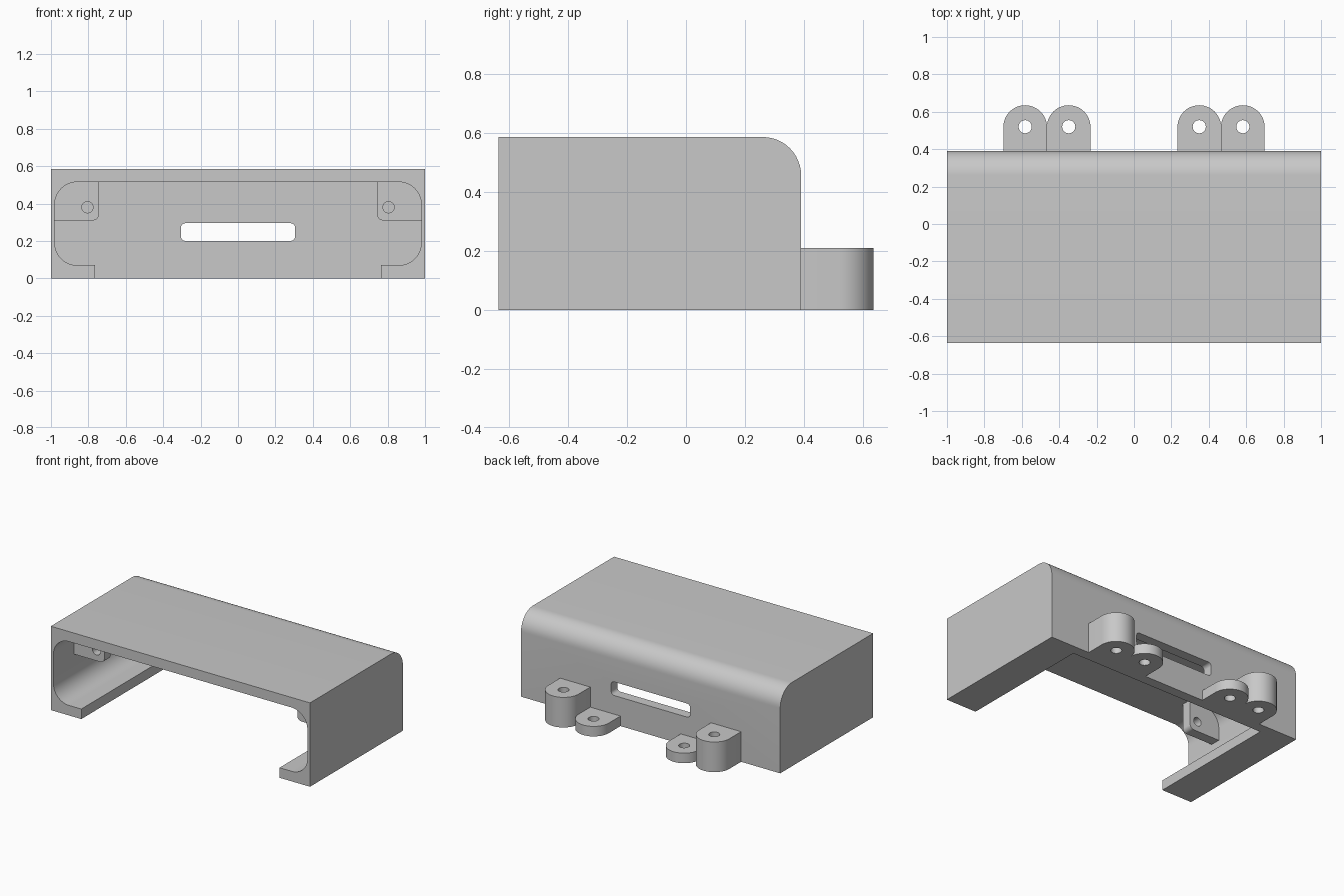
import bpy
import bmesh
import math

old = bpy.data.objects.get("Cube")
if old:
    bpy.data.objects.remove(old, do_unlink=True)

grey = bpy.data.materials.new("light grey plastic")
grey.use_nodes = True
COLOUR = (0.58, 0.58, 0.58, 1)
grey.diffuse_color = COLOUR
grey.node_tree.nodes["Principled BSDF"].inputs["Base Color"].default_value = COLOUR

STEPS = 12  # segments per quarter round


def rounded(u0, v0, u1, v1, bl=0, br=0, tr=0, tl=0):
    """Counter-clockwise rectangle outline with a radius for each corner."""
    corners = [(u0 + bl, v0 + bl, bl, 180), (u1 - br, v0 + br, br, 270),
               (u1 - tr, v1 - tr, tr, 0), (u0 + tl, v1 - tl, tl, 90)]
    pts = []
    for cu, cv, r, start in corners:
        for i in range(STEPS + 1 if r else 1):
            a = math.radians(start + 90 * i / STEPS)
            pts.append((cu + r * math.cos(a), cv + r * math.sin(a)))
    return pts


def circle(u, v, r):
    return rounded(u - r, v - r, u + r, v + r, r, r, r, r)


def prism(name, outline, axis, lo, hi):
    """Extrude an outline along an axis from lo to hi."""
    place = {"x": lambda u, v, d: (d, u, v),
             "y": lambda u, v, d: (u, d, v),
             "z": lambda u, v, d: (u, v, d)}[axis]
    bm = bmesh.new()
    face = bm.faces.new([bm.verts.new(place(u, v, lo)) for u, v in outline])
    new = bmesh.ops.extrude_face_region(bm, geom=[face])["geom"]
    shift = place(0, 0, hi - lo)
    bmesh.ops.translate(bm, vec=shift,
                        verts=[g for g in new if isinstance(g, bmesh.types.BMVert)])
    bmesh.ops.remove_doubles(bm, verts=bm.verts, dist=1e-5)
    bmesh.ops.recalc_face_normals(bm, faces=bm.faces)
    mesh = bpy.data.meshes.new(name)
    bm.to_mesh(mesh)
    bm.free()
    mesh.materials.append(grey)
    obj = bpy.data.objects.new(name, mesh)
    bpy.context.collection.objects.link(obj)
    return obj


def cut(obj, *cutters):
    """Subtract the cutters, then smooth the rounded surfaces."""
    bpy.ops.object.select_all(action="DESELECT")
    obj.select_set(True)
    bpy.context.view_layer.objects.active = obj
    for cutter in cutters:
        mod = obj.modifiers.new("cut", "BOOLEAN")
        mod.operation = "DIFFERENCE"
        mod.solver = "EXACT"
        mod.object = cutter
        bpy.ops.object.modifier_apply(modifier=mod.name)
        bpy.data.objects.remove(cutter, do_unlink=True)
    bpy.ops.object.shade_smooth_by_angle(angle=math.radians(30))


# Shell: rounded back top edge, open at the front and underneath
FRONT, BACK, INNER_BACK = -0.635, 0.39, 0.32
shell = prism("cover_shell", rounded(FRONT, 0, BACK, 0.585, tr=0.13), "x", -1, 1)

cavity = rounded(-0.98, 0.07, 0.98, 0.515, 0.12, 0.12, 0.12, 0.12)
cavity[STEPS + 1:STEPS + 1] = [(-0.765, 0.07), (-0.765, -0.1),
                               (0.765, -0.1), (0.765, 0.07)]
slot = rounded(-0.305, 0.2, 0.305, 0.295, 0.025, 0.025, 0.025, 0.025)
cut(shell,
    prism("cavity_cutter", cavity, "y", FRONT - 0.2, INNER_BACK),
    prism("slot_cutter", slot, "y", INNER_BACK - 0.1, BACK + 0.1))

for side, sign in (("left", 1), ("right", -1)):
    # Screw plate hanging in the upper front corner
    outline = rounded(0.745, 0.31, 0.99, 0.54, bl=0.03)
    plate = prism(side + "_screw_plate", [(sign * u, v) for u, v in outline],
                  "y", -0.41, -0.34)
    cut(plate, prism("screw_cutter", circle(sign * 0.805, 0.38, 0.03), "y", -0.5, -0.2))

    # Mounting tabs behind the back wall: tall outside, low inside
    for place, x, height in (("outer", 0.582, 0.21), ("inner", 0.349, 0.07)):
        r = 0.1165
        x *= sign
        outline = rounded(x - r, BACK - 0.03, x + r, 0.635, tr=r, tl=r)
        tab = prism(side + "_" + place + "_tab", outline, "z", 0, height)
        cut(tab, prism("tab_cutter", circle(x, 0.52, 0.035), "z", -0.1, height + 0.1))
